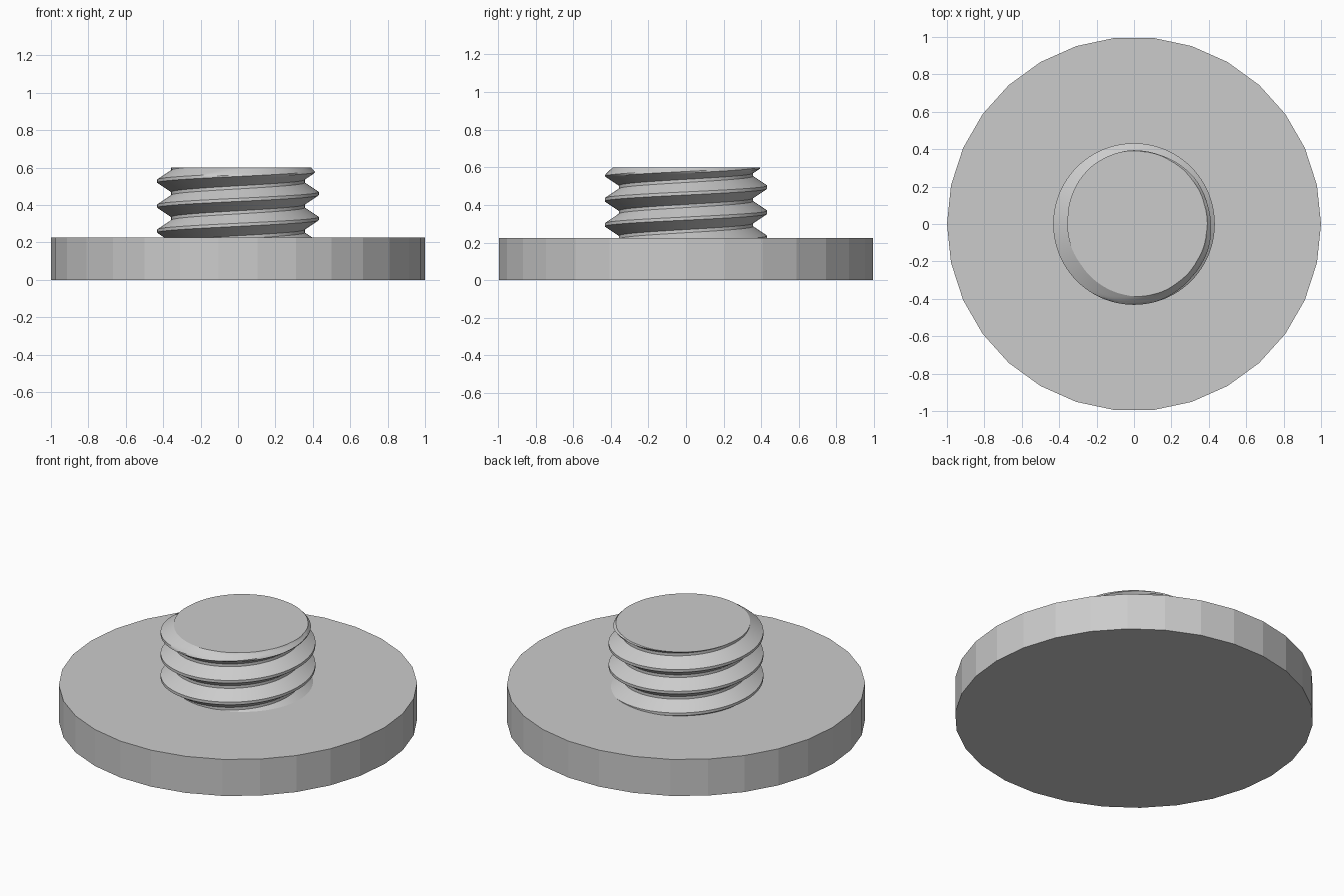
import bpy
import bmesh
from math import pi, cos, sin

if "Cube" in bpy.data.objects:
    bpy.data.objects.remove(bpy.data.objects["Cube"])

BASE_TOP, TOP = 0.225, 0.6
PITCH, CREST, ROOT = 0.1335, 0.432, 0.357
COLUMNS, ROWS = 96, 16          # steps per turn, profile steps per pitch
CREST_Z = 0.461                 # crest height on the +x side

grey = bpy.data.materials.new("grey")
grey.use_nodes = True
colour = (0.6, 0.6, 0.6, 1)
grey.diffuse_color = colour
grey.node_tree.nodes["Principled BSDF"].inputs["Base Color"].default_value = colour


def make_object(name, bm):
    bmesh.ops.recalc_face_normals(bm, faces=bm.faces)
    mesh = bpy.data.meshes.new(name)
    bm.to_mesh(mesh)
    bm.free()
    mesh.materials.append(grey)
    obj = bpy.data.objects.new(name, mesh)
    bpy.context.collection.objects.link(obj)
    return obj


def thread_radius(row, z):
    """Trapezoid thread profile, limited by the chamfer at the tip."""
    phase = row % ROWS
    steps = min(phase, ROWS - phase)
    t = min(max((steps - 1) / (ROWS / 2 - 2), 0), 1)
    return min(CREST + (ROOT - CREST) * t, 0.39 + max(TOP - z, 0))


# Base disc with flat facets
bm = bmesh.new()
rim = [bm.verts.new((cos(2 * pi * i / 30), sin(2 * pi * i / 30), 0)) for i in range(30)]
bottom = bm.faces.new(rim)
top = bmesh.ops.extrude_face_region(bm, geom=[bottom], use_keep_orig=True)["geom"]
bmesh.ops.translate(bm, vec=(0, 0, BASE_TOP),
                    verts=[v for v in top if isinstance(v, bmesh.types.BMVert)])
make_object("base_disc", bm)

# Threaded stud: right-handed helical surface, trimmed level at both ends
bm = bmesh.new()
grid = []
for c in range(COLUMNS + 1):
    angle = 2 * pi * c / COLUMNS
    column = []
    for row in range(-4 * ROWS, 3 * ROWS):
        z = CREST_Z + PITCH * (row / ROWS + c / COLUMNS)
        r = thread_radius(row, z)
        column.append(bm.verts.new((r * cos(angle), r * sin(angle), z)))
    grid.append(column)
for a, b in zip(grid, grid[1:]):
    for k in range(len(a) - 1):
        bm.faces.new((a[k], b[k], b[k + 1], a[k + 1]))
bmesh.ops.remove_doubles(bm, verts=bm.verts, dist=0.00001)

for height, normal in ((BASE_TOP - 0.02, -1), (TOP, 1)):
    bmesh.ops.bisect_plane(bm, geom=bm.verts[:] + bm.edges[:] + bm.faces[:],
                           plane_co=(0, 0, height), plane_no=(0, 0, normal),
                           clear_outer=True)
    ring = [e for e in bm.edges if e.is_boundary
            and all(abs(v.co.z - height) < 0.0001 for v in e.verts)]
    bmesh.ops.holes_fill(bm, edges=ring, sides=0)
stud = make_object("threaded_stud", bm)

bpy.ops.object.select_all(action='DESELECT')
stud.select_set(True)
bpy.context.view_layer.objects.active = stud
bpy.ops.object.shade_smooth_by_angle(angle=pi / 6)
